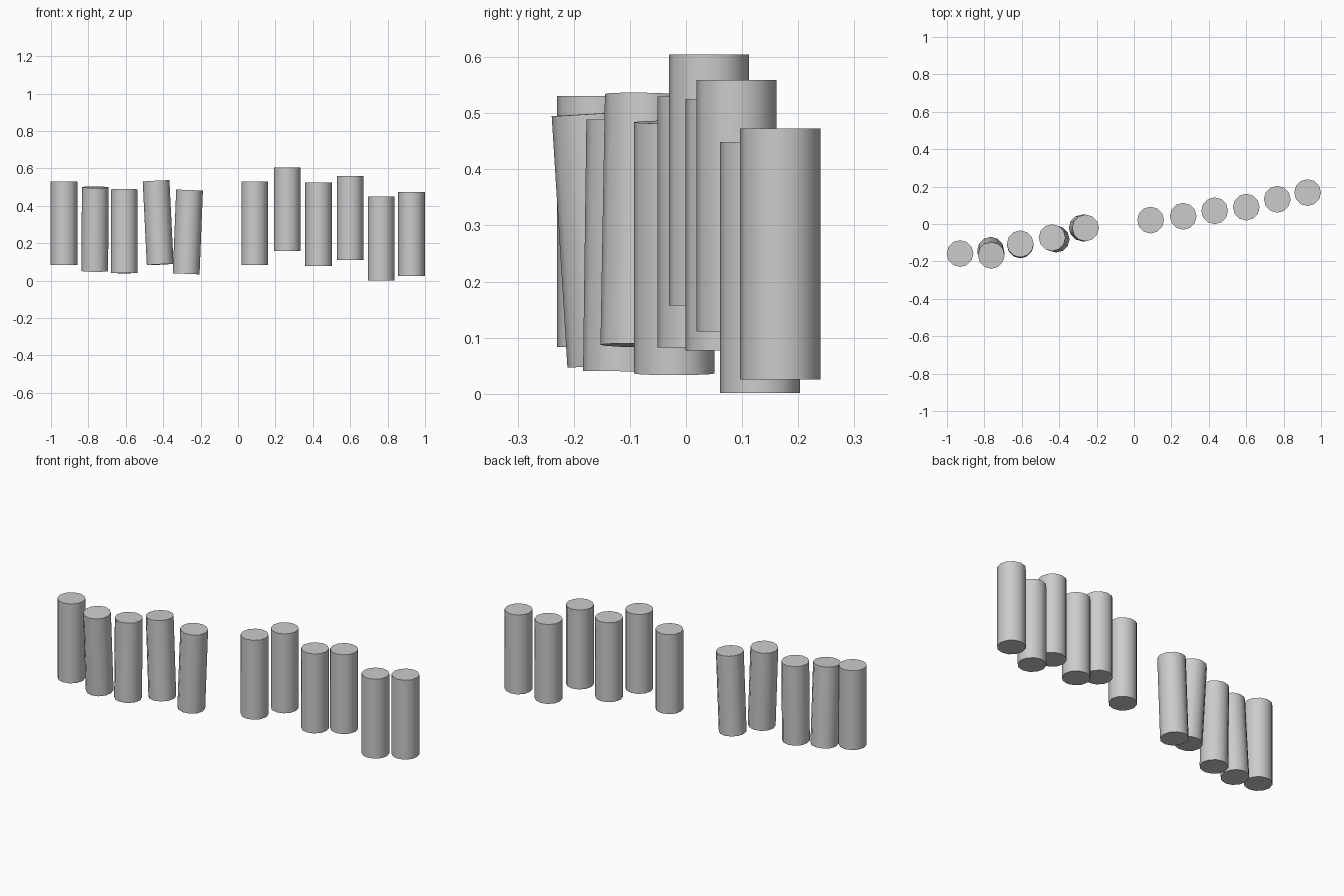
import bpy
from math import radians
from mathutils import Vector

if "Cube" in bpy.data.objects:
    bpy.data.objects.remove(bpy.data.objects["Cube"])

RADIUS = 0.0715
SIDES = 12

# One rod between the centres of its bottom and top caps
def rod(name, bottom, top):
    a, b = Vector(bottom), Vector(top)
    axis = b - a
    tilt = Vector((0, 0, 1)).rotation_difference(axis).to_euler()
    bpy.ops.mesh.primitive_cylinder_add(vertices=SIDES, radius=RADIUS, depth=axis.length,
                                        location=(a + b) / 2, rotation=tilt)
    bpy.context.object.name = name
    bpy.ops.object.shade_smooth_by_angle(angle=radians(40))

# Left group: five rods, most of them leaning slightly
left = [
    ((-0.930, -0.158, 0.083), (-0.930, -0.158, 0.531)),
    ((-0.766, -0.140, 0.051), (-0.763, -0.168, 0.499)),
    ((-0.608, -0.112, 0.040), (-0.608, -0.106, 0.488)),
    ((-0.416, -0.081, 0.086), (-0.438, -0.073, 0.533)),
    ((-0.277, -0.021, 0.036), (-0.259, -0.021, 0.484)),
]
for i, (bottom, top) in enumerate(left):
    rod(f"left_rod_{i + 1}", bottom, top)

# Right group: six upright rods at staggered heights (x, y, bottom z)
right = [
    (0.089, 0.021, 0.082), (0.263, 0.041, 0.157), (0.431, 0.071, 0.077),
    (0.600, 0.090, 0.111), (0.766, 0.132, 0.001), (0.928, 0.168, 0.025),
]
for i, (x, y, z) in enumerate(right):
    rod(f"right_rod_{i + 1}", (x, y, z), (x, y, z + 0.448))
